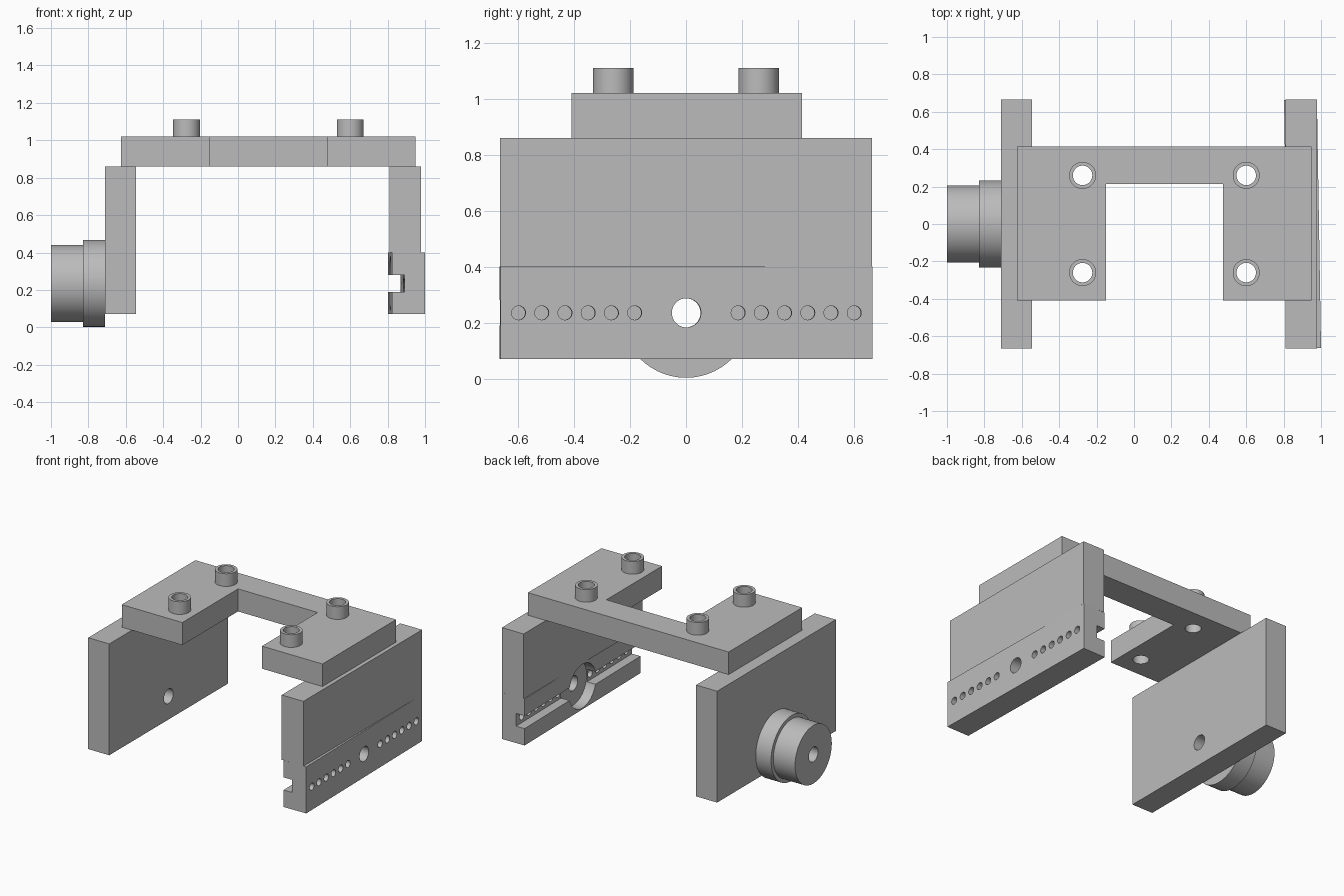
import bpy, bmesh, math
from mathutils import Matrix, Vector

cube = bpy.data.objects.get("Cube")
if cube:
    bpy.data.objects.remove(cube, do_unlink=True)

COLOUR = (0.5, 0.5, 0.5, 1.0)
grey = bpy.data.materials.new("plain_grey")
grey.use_nodes = True
grey.diffuse_color = COLOUR
grey.node_tree.nodes["Principled BSDF"].inputs["Base Color"].default_value = COLOUR


def finish(bm, name):
    mesh = bpy.data.meshes.new(name)
    bmesh.ops.recalc_face_normals(bm, faces=bm.faces[:])
    bm.to_mesh(mesh)
    bm.free()
    mesh.materials.append(grey)
    obj = bpy.data.objects.new(name, mesh)
    bpy.context.scene.collection.objects.link(obj)
    return obj


def box(name, low, high):
    low, high = Vector(low), Vector(high)
    bm = bmesh.new()
    bmesh.ops.create_cube(bm, size=1, matrix=Matrix.Translation((low + high) / 2)
                          @ Matrix.Diagonal((*(high - low), 1)))
    return finish(bm, name)


def cylinder(name, axis, start, end, u, v, radius, sides=64):
    """Cylinder along X (u, v = y, z) or Z (u, v = x, y)."""
    mid = (start + end) / 2
    place = Matrix.Translation((u, v, mid))
    if axis == 'X':
        place = Matrix.Translation((mid, u, v)) @ Matrix.Rotation(math.pi / 2, 4, 'Y')
    bm = bmesh.new()
    bmesh.ops.create_cone(bm, cap_ends=True, segments=sides, radius1=radius,
                          radius2=radius, depth=end - start, matrix=place)
    return finish(bm, name)


def carve(obj, cutters):
    """Cut every cutter out of obj, then bake the result and drop the cutters."""
    for c in cutters:
        c.hide_render = True
        mod = obj.modifiers.new("cut", 'BOOLEAN')
        mod.operation, mod.solver, mod.object = 'DIFFERENCE', 'EXACT', c
    bpy.context.view_layer.update()
    evaluated = obj.evaluated_get(bpy.context.evaluated_depsgraph_get())
    baked = bpy.data.meshes.new_from_object(evaluated)
    obj.modifiers.clear()
    obj.data = baked
    for c in cutters:
        bpy.data.objects.remove(c, do_unlink=True)
    return obj


def smooth(obj):
    bpy.ops.object.select_all(action='DESELECT')
    obj.select_set(True)
    bpy.context.view_layer.objects.active = obj
    bpy.ops.object.shade_smooth_by_angle(angle=math.radians(30))


AXLE_Z, BORE, HALF = 0.235, 0.052, 0.665
BOLTS = [(x, y) for x in (-0.275, 0.6) for y in (-0.26, 0.26)]
parts = []

# U-shaped top bracket with four bolt holes
bracket = box("top_bracket", (-0.625, -0.41, 0.86), (0.95, 0.415, 1.02))
cuts = [box("notch_cutter", (-0.15, -0.6, 0.7), (0.475, 0.215, 1.2))]
cuts += [cylinder("bolt_cutter", 'Z', 0.7, 1.2, x, y, BORE) for x, y in BOLTS]
parts.append(carve(bracket, cuts))

# Hollow bosses on the bracket
for x, y in BOLTS:
    boss = cylinder("bracket_boss", 'Z', 1.02, 1.11, x, y, 0.072)
    parts.append(carve(boss, [cylinder("boss_cutter", 'Z', 0.9, 1.2, x, y, BORE)]))

# Right side panel and its stepped bushing, bored through
for name, solid in (
        ("right_panel", box("right_panel", (-0.71, -HALF, 0.07), (-0.545, HALF, 0.86))),
        ("bushing_collar", cylinder("bushing_collar", 'X', -0.83, -0.71, 0, AXLE_Z, 0.232, 96)),
        ("bushing_barrel", cylinder("bushing_barrel", 'X', -1.0, -0.83, 0, AXLE_Z, 0.206, 96))):
    parts.append(carve(solid, [cylinder("bore_cutter", 'X', -1.2, -0.4, 0, AXLE_Z, BORE)]))

# Left side panel, upper part
parts.append(box("left_panel", (0.809, -HALF, 0.4), (0.979, HALF, 0.86)))

# Slotted rail below it: groove, round recess, bore and two rows of small holes
rail = box("slotted_rail", (-0.088, -HALF, 0.07), (0.088, HALF, 0.4))
cuts = [box("groove_cutter", (-0.3, -1, 0.19), (-0.022, 1, 0.28)),
        cylinder("recess_cutter", 'X', -0.3, -0.015, 0, AXLE_Z, 0.155, 96),
        cylinder("bore_cutter", 'X', -0.3, 0.3, 0, AXLE_Z, BORE)]
for side in (-1, 1):
    for i in range(6):
        cuts.append(cylinder("pin_cutter", 'X', -0.3, 0.3,
                             side * (0.185 + 0.083 * i), AXLE_Z, 0.025, 32))
carve(rail, cuts)
rail.location.x = 0.901
rail.rotation_euler.z = 0.0165
parts.append(rail)

for part in parts:
    smooth(part)
